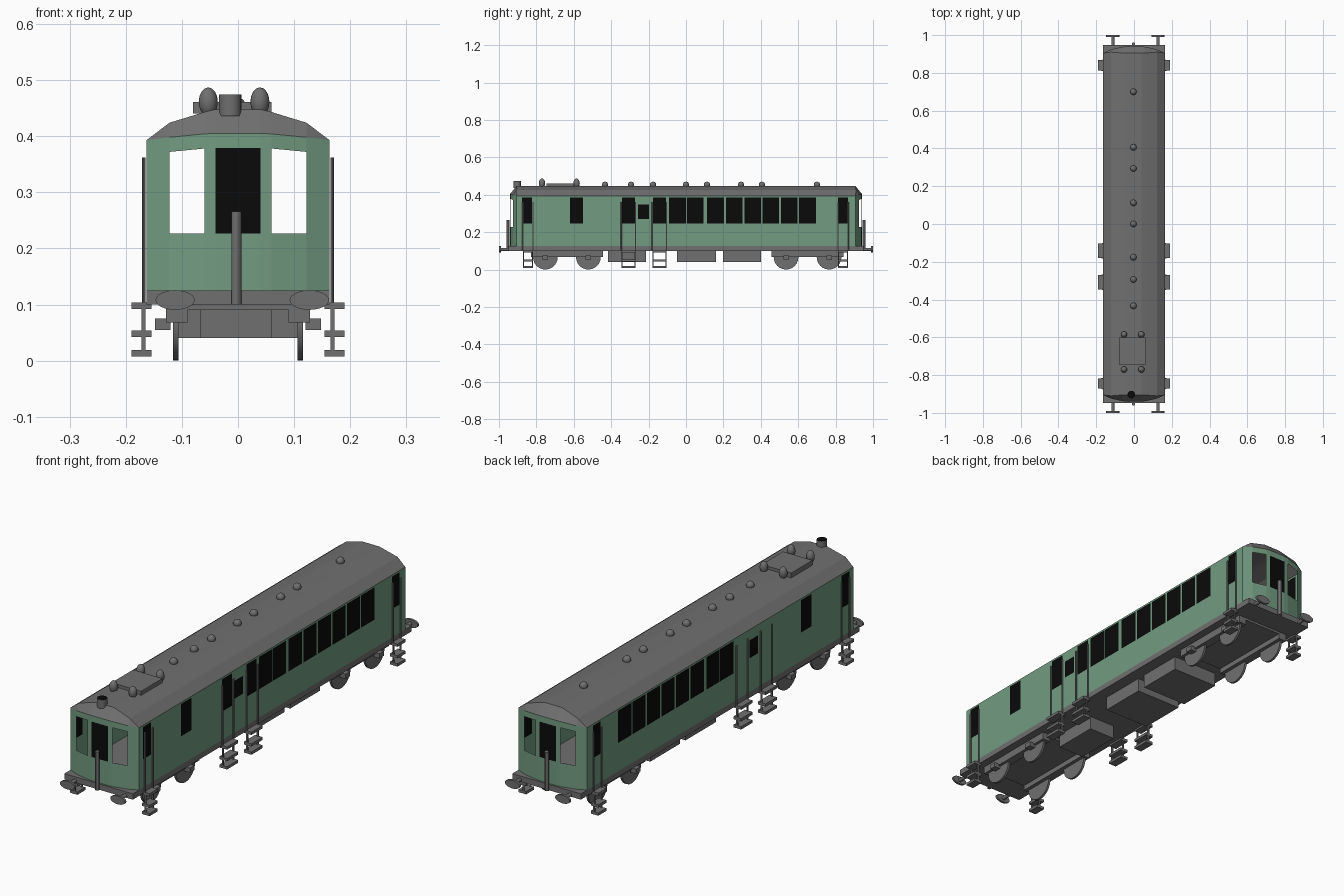
import bpy, bmesh
from mathutils import Matrix

cube = bpy.data.objects.get("Cube")
if cube:
    bpy.data.objects.remove(cube)


def material(name, rgb):
    m = bpy.data.materials.new(name)
    m.use_nodes = True
    m.diffuse_color = (*rgb, 1)
    m.node_tree.nodes["Principled BSDF"].inputs["Base Color"].default_value = (*rgb, 1)
    return m


GREEN = material("body green", (0.17, 0.33, 0.22))
GREY = material("metal grey", (0.16, 0.16, 0.16))
BLACK = material("window black", (0.003, 0.003, 0.003))


def finish(name, bm, mats, smooth=False, recalc=True):
    if recalc:
        bmesh.ops.recalc_face_normals(bm, faces=bm.faces)
    me = bpy.data.meshes.new(name)
    bm.to_mesh(me)
    bm.free()
    for m in mats:
        me.materials.append(m)
    ob = bpy.data.objects.new(name, me)
    bpy.context.collection.objects.link(ob)
    if smooth:
        for o in bpy.context.selected_objects:
            o.select_set(False)
        ob.select_set(True)
        bpy.context.view_layer.objects.active = ob
        bpy.ops.object.shade_smooth_by_angle()
    return ob


def add_box(bm, x, y, z):
    """Box from (low, high) pairs."""
    mid = [(a + b) / 2 for a, b in (x, y, z)]
    size = [abs(b - a) for a, b in (x, y, z)]
    bmesh.ops.create_cube(bm, size=1, matrix=Matrix.LocRotScale(mid, None, size))


def box(name, x, y, z):
    bm = bmesh.new()
    add_box(bm, x, y, z)
    return finish(name, bm, [GREY])


def cylinder(name, loc, radius, depth, axis="Z", scale=(1, 1, 1), sides=20):
    rot = {"X": Matrix.Rotation(1.5708, 4, "Y"), "Y": Matrix.Rotation(1.5708, 4, "X"),
           "Z": Matrix.Identity(4)}[axis]
    bm = bmesh.new()
    bmesh.ops.create_cone(bm, cap_ends=True, segments=sides, radius1=radius, radius2=radius,
                          depth=depth,
                          matrix=Matrix.Translation(loc) @ Matrix.Diagonal((*scale, 1)) @ rot)
    return finish(name, bm, [GREY, BLACK], True)


def ball(name, loc, size):
    bm = bmesh.new()
    bmesh.ops.create_uvsphere(bm, u_segments=12, v_segments=8, radius=1,
                              matrix=Matrix.LocRotScale(loc, None, size))
    return finish(name, bm, [GREY], True)


def lattice(name, rows, mats, rule):
    """Skin a grid of points; rule(centre) gives a material index or None for a hole."""
    bm = bmesh.new()
    grid = [[bm.verts.new(p) for p in row] for row in rows]
    for a, b in zip(grid, grid[1:]):
        for i in range(len(a) - 1):
            quad = (a[i], a[i + 1], b[i + 1], b[i])
            centre = sum((v.co for v in quad), quad[0].co * 0) / 4
            index = rule(centre)
            if index is not None:
                bm.faces.new(quad).material_index = index
    return finish(name, bm, mats, recalc=False)


# Half plan of the rounded ends: x, wall y, wall top z, roof ridge y, roof z
HALF = [(0.163, 0.905, 0.393, 0.905, 0.393), (0.122, 0.924, 0.398, 0.91, 0.424),
        (0.06, 0.938, 0.404, 0.905, 0.443), (0.04, 0.94, 0.405, 0.905, 0.448)]
PLAN = [(-x, *rest) for x, *rest in HALF] + HALF[::-1]
BASE, SILL = 0.125, 0.227

# End walls with open side windows and a dark centre pane


def end_rule(c):
    if not SILL < c.z < 0.376:
        return 0
    if abs(c.x) < 0.04:
        return 1
    return None if 0.06 < abs(c.x) < 0.122 else 0


for name, s in (("front_wall", -1), ("back_wall", 1)):
    rows = [[(-s * x, s * y, z) for z in (BASE, SILL, top - 0.026, top)]
            for x, y, top, _, _ in PLAN]
    rows = [r[::-1] for r in rows]
    lattice(name, rows, [GREEN, BLACK], end_rule)

# Side walls: tall windows, plus one small window between the doors
TALL = [(-0.877, -0.823), (-0.62, -0.55), (-0.09, 0.001), (0.005, 0.093), (0.112, 0.203),
        (0.214, 0.302), (0.312, 0.401), (0.41, 0.498), (0.508, 0.595), (0.604, 0.695),
        (0.813, 0.866)]
DOORS = [(-0.342, -0.273), (-0.176, -0.107)]
SMALL = (-0.257, -0.198)
for name, s in (("left_wall", 1), ("right_wall", -1)):
    tall = TALL + (DOORS if s > 0 else [])

    def side_rule(c):
        if any(a < c.y < b for a, b in tall) and 0.247 < c.z < 0.386:
            return 1
        return int(SMALL[0] < c.y < SMALL[1] and 0.27 < c.z < 0.347)

    ys = sorted({y for w in tall + [SMALL, (-0.905, 0.905)] for y in w})
    rows = [[(s * 0.163, s * y, z) for z in (BASE, 0.247, 0.27, 0.347, 0.386, 0.393)] for y in ys]
    rows = [[(x, y * s, z) for x, y, z in r] for r in rows]
    if s > 0:
        rows = [r[::-1] for r in rows[::-1]]
    else:
        rows = [r[::-1] for r in rows]
    lattice(name, rows, [GREEN, BLACK], side_rule)

# Arched roof with sloping ends
roof_rows = [[(x, -y, top), (x, -ry, rz), (x, ry, rz), (x, y, top)] for x, y, top, ry, rz in PLAN]
roof = lattice("roof", [r[::-1] for r in roof_rows], [GREY], lambda c: 0)

# Floor frame and underfloor equipment
box("floor_frame", (-0.163, 0.163), (-0.948, 0.948), (0.1, BASE))
box("front_equipment", (-0.067, 0.06), (-0.417, -0.214), (0.04, 0.1))
box("middle_equipment", (-0.11, 0.11), (-0.048, 0.16), (0.04, 0.1))
box("back_equipment", (-0.11, 0.11), (0.198, 0.4), (0.04, 0.1))

# Bogies with wheels and axle boxes
for name, mid in (("front", -0.637), ("back", 0.65)):
    bm = bmesh.new()
    for s in (-1, 1):
        add_box(bm, (s * 0.09, s * 0.128), (mid - 0.193, mid + 0.193), (0.068, 0.1))
    add_box(bm, (-0.09, 0.09), (mid - 0.193, mid + 0.193), (0.09, 0.1))
    finish(name + "_bogie", bm, [GREY])
    for y in (mid - 0.115, mid + 0.115):
        for s in (-1, 1):
            cylinder(name + "_wheel", (s * 0.111, y, 0.066), 0.066, 0.01, "X", sides=24)
            box(name + "_axle_box", (s * 0.12, s * 0.148), (y - 0.015, y + 0.015), (0.055, 0.075))

# Buffers and upright end pipes
for s in (-1, 1):
    for x in (-0.112, 0.127):
        cylinder("buffer", (x, s * 0.995, 0.108), 0.035, 0.01, "Y", (1, 1, 0.5), 24)
        cylinder("buffer_stem", (x, s * 0.965, 0.108), 0.008, 0.06, "Y")
    cylinder("end_pipe", (-0.003, s * 0.952, 0.183), 0.009, 0.166, sides=12)

# Door steps and handrails
for y, half in ((-0.845, 0.027), (-0.308, 0.038), (-0.142, 0.038), (0.84, 0.027)):
    for s in (-1, 1):
        bm = bmesh.new()
        for z in (0.092, 0.042, 0.007):
            add_box(bm, (s * 0.154, s * 0.19), (y - half, y + half), (z, z + 0.012))
        for e in (-1, 1):
            edge = y + e * (half - 0.003)
            add_box(bm, (s * 0.165, s * 0.172), (edge - 0.003, edge + 0.003), (0.007, 0.1))
        finish("door_steps", bm, [GREY])
        for e in (-1, 1):
            cylinder("handrail", (s * 0.168, y + e * half, 0.233), 0.0035, 0.258, sides=8)

# Roof vents, hatch, horns and chimney
for y in (-0.433, -0.294, -0.176, 0, 0.112, 0.294, 0.406, 0.7):
    ball("roof_vent", (-0.003, y, 0.453), (0.017, 0.017, 0.017))
box("roof_hatch", (-0.08, 0.06), (-0.745, -0.6), (0.44, 0.461))
for x in (-0.053, 0.039):
    for y in (-0.77, -0.585):
        ball("roof_horn", (x, y, 0.461), (0.017, 0.017, 0.026))
chimney = cylinder("chimney", (-0.014, -0.903, 0.455), 0.02, 0.038)
for face in chimney.data.polygons:
    face.material_index = int(face.normal.z > 0.9)
